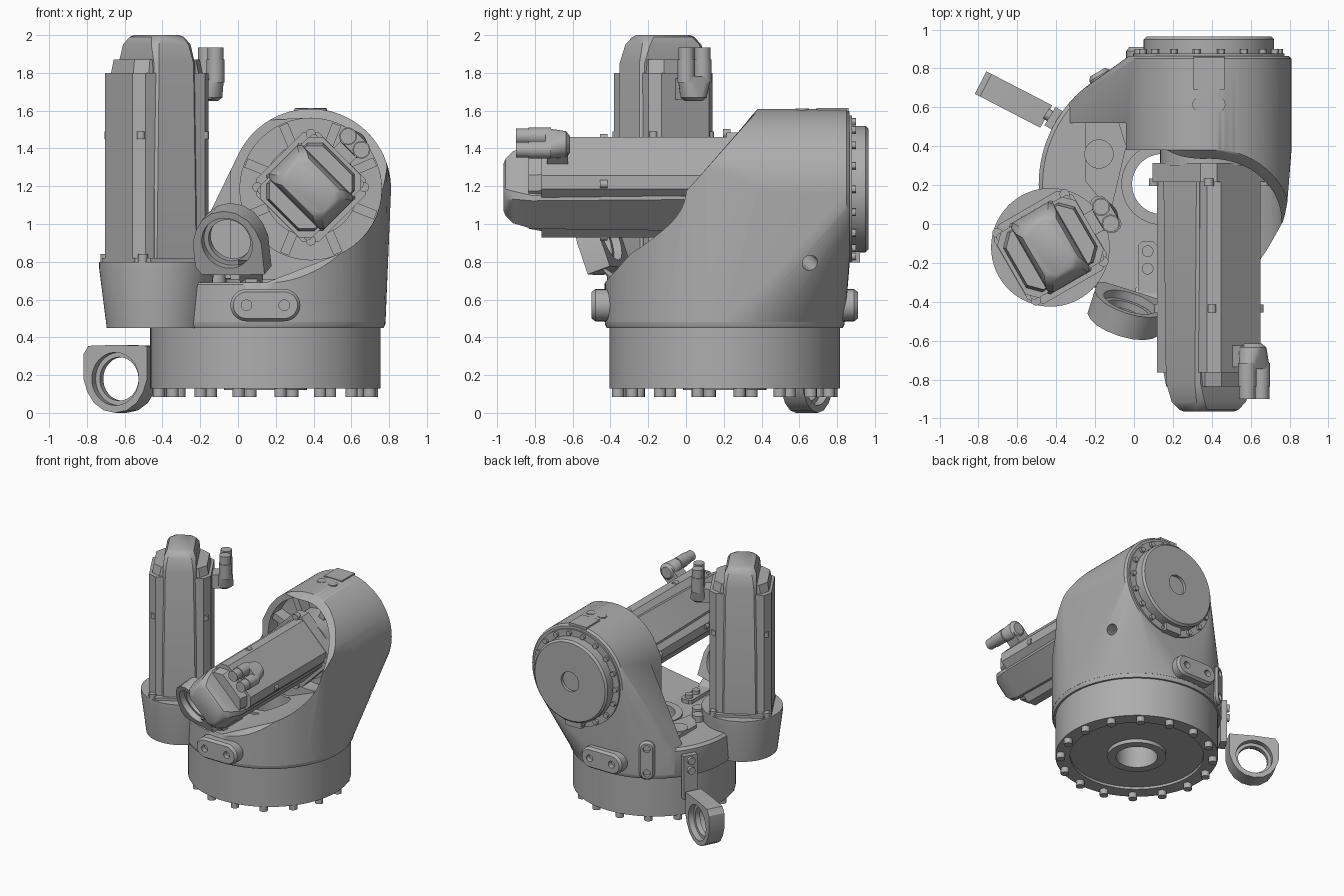
import bpy, bmesh, math
from mathutils import Matrix, Vector

if "Cube" in bpy.data.objects:
    bpy.data.objects.remove(bpy.data.objects["Cube"])

grey = bpy.data.materials.new("cast_grey")
grey.use_nodes = True
COLOR = (0.42, 0.42, 0.42, 1)
grey.diffuse_color = COLOR
grey.node_tree.nodes["Principled BSDF"].inputs["Base Color"].default_value = COLOR
parts = []
IDENT = Matrix.Identity(4)


def frame(origin, z, x):
    """Matrix with local z and x pointing along the given directions."""
    z = Vector(z).normalized()
    y = z.cross(Vector(x)).normalized()
    m = Matrix((y.cross(z), y, z)).transposed().to_4x4()
    return Matrix.Translation(origin) @ m


def hull(name, pts, m=IDENT, keep=True):
    """Convex solid around the points."""
    bm = bmesh.new()
    for p in pts:
        bm.verts.new(p)
    bmesh.ops.convex_hull(bm, input=bm.verts)
    junk = [v for v in bm.verts if not v.link_faces]
    bmesh.ops.delete(bm, geom=junk, context='VERTS')
    bmesh.ops.dissolve_limit(bm, angle_limit=0.005, verts=bm.verts, edges=bm.edges)
    bmesh.ops.transform(bm, matrix=m, verts=bm.verts)
    bmesh.ops.recalc_face_normals(bm, faces=bm.faces)
    me = bpy.data.meshes.new(name)
    bm.to_mesh(me)
    bm.free()
    me.materials.append(grey)
    ob = bpy.data.objects.new(name, me)
    bpy.context.scene.collection.objects.link(ob)
    if keep:
        parts.append(ob)
    return ob


def circle(r, z, cx=0, cy=0, n=64):
    return [(cx + r * math.cos(2 * math.pi * i / n), cy + r * math.sin(2 * math.pi * i / n), z)
            for i in range(n)]


def cyl(name, r, z0, z1, m=IDENT, n=48, keep=True, c=(0, 0)):
    return hull(name, circle(r, z0, *c, n) + circle(r, z1, *c, n), m, keep)


def rect(hx, hy, z, ch=0.0):
    """Rectangle outline with chamfered corners."""
    return [p for sx in (-1, 1) for sy in (-1, 1)
            for p in ((sx * hx, sy * (hy - ch), z), (sx * (hx - ch), sy * hy, z))]


def box(name, hx, hy, z0, z1, m=IDENT, ch=0.0, keep=True):
    return hull(name, rect(hx, hy, z0, ch) + rect(hx, hy, z1, ch), m, keep)


def cut(ob, *cutters):
    """Subtract the cutters, then discard them."""
    for c in cutters:
        mod = ob.modifiers.new("cut", 'BOOLEAN')
        mod.operation, mod.solver, mod.object = 'DIFFERENCE', 'EXACT', c
    bpy.context.view_layer.update()
    dg = bpy.context.evaluated_depsgraph_get()
    me = bpy.data.meshes.new_from_object(ob.evaluated_get(dg))
    ob.modifiers.clear()
    ob.data = me
    for c in cutters:
        bpy.data.objects.remove(c)


def polar(cx, cy, r, deg):
    a = math.radians(deg)
    return cx + r * math.cos(a), cy + r * math.sin(a)


BASE = Matrix.Translation((0.145, 0.205, 0))
ARM = frame((0.385, 0, 1.185), (0, 1, 0), (1, 0, 0))   # local z runs toward the back


def bore():
    return cyl("bore_cutter", 0.155, -1, 0.8, BASE, keep=False)


# Base drum with recessed underside and bolt circle
drum = cyl("base_drum", 0.61, 0.13, 0.45, BASE, n=96)
cut(drum, bore(), cyl("recess_cutter", 0.5, 0, 0.15, BASE, keep=False))
hub = cyl("base_hub", 0.22, 0.12, 0.2, BASE)
cut(hub, bore())
for i in range(16):
    cyl("base_bolt", 0.032, 0.085, 0.14, BASE, n=16, c=polar(0, 0, 0.57, i * 22.5 + 8))

# Rotating deck and motor lobe
deck = hull("deck", circle(0.625, 0.45, n=96) + circle(0.635, 0.47, n=96)
            + circle(0.635, 0.67, n=96) + circle(0.615, 0.69, n=96), BASE)
cut(deck, bore())
LOBE = Matrix.Translation((-0.43, -0.12, 0))
hull("motor_lobe", circle(0.265, 0.45) + circle(0.295, 0.76) + circle(0.305, 0.765)
     + circle(0.305, 0.8), LOBE)
rim = cyl("bore_rim", 0.21, 0.68, 0.71, BASE)
cut(rim, bore())
hull("deck_plateau", [(x, y, z) for z in (0.68, 0.715) for x, y in
                      ((-0.25, 0.53), (-0.08, 0.53), (-0.25, 0.22), (-0.12, 0.06), (-0.04, 0.4))])
cyl("deck_boss", 0.075, 0.68, 0.73, c=(-0.18, 0.36))
for c in ((-0.18, 0.1), (-0.11, 0)):
    cyl("deck_plug", 0.045, 0.68, 0.74, c=c, n=24)

# Shoulder housing: drum wall under a sloped front, blended into the bearing head
foot = [BASE @ Vector(p) for z in (0.48, 0.68) for p in circle(0.636, z, n=96)]
head = [ARM @ Vector(p) for p in circle(0.425, 0.38, n=96) + circle(0.425, 0.85, n=96)
        + circle(0.41, 0.865, n=96)]
slope = []
for deg in range(-90, 41, 4):
    x, y = polar(0.145, 0.205, 0.636, deg)
    slope.append(Vector((x, y, min(1.2, 0.7 + (y + 0.42) * 1.125))))
for deg in range(0, 90, 4):
    x, z = polar(0.385, 1.185, 0.425, deg)
    y = (z - 0.7) / 1.125 - 0.42
    slope.append(Vector((min(x, 0.145 + math.sqrt(0.65 ** 2 - (y - 0.205) ** 2)), y, z)))
housing = hull("shoulder_housing", [p for p in foot if p.x > -0.35] + slope + head)
mouth = [ARM @ Vector(p) for p in circle(0.375, -1.2) + circle(0.375, 0.38)]
mouth += [Vector((x, y, z)) for y in (-1.2, 0.38) for x, z in ((-1, 0.69), (0.15, 0.69), (-1, 1.5))]
cut(housing, bore(), hull("mouth_cutter", mouth, keep=False),
    cyl("pocket_cutter", 0.375, -1, 0.5, ARM, keep=False),
    box("side_cutter", 0.5, 0.76, 0.69, 1.9, Matrix.Translation((-0.54, -0.24, 0)), keep=False),
    cyl("drain_cutter", 0.042, -0.2, 0.3, frame((0.68, 0.63, 0.82), (1, 0.3, -0.3), (0, 1, 0)),
        n=24, keep=False))

# Gearbox mount and ribs inside the pocket
cyl("gearbox_mount", 0.25, 0.3, 0.51, ARM)
for i in range(4):
    box("pocket_rib", 0.37, 0.025, 0.4, 0.51, ARM @ Matrix.Rotation(math.radians(45 * i + 22), 4, 'Z'))

# Output flange at the back
cyl("output_ring", 0.39, 0.84, 0.878, ARM, n=96)
flange = hull("output_flange", circle(0.335, 0.86, n=96) + circle(0.335, 0.95, n=96)
              + circle(0.32, 0.965, n=96), ARM)
cut(flange, cyl("center_cutter", 0.08, 0.94, 1.1, ARM, keep=False))
for i in range(18):
    cyl("flange_bolt", 0.02, 0.87, 0.9, ARM, n=12, c=polar(0, 0, 0.362, i * 20))
box("stop_block", 0.07, 0.03, 0.84, 0.92, ARM @ Matrix.Translation((0, 0.36, 0)))

# Top pad with two plugs
box("top_pad", 0.08, 0.085, 1.58, 1.614, Matrix.Translation((0.385, 0.775, 0)))
for x in (0.335, 0.435):
    cyl("top_plug", 0.035, 1.58, 1.612, c=(x, 0.615), n=24)


# Side pads with two holes each
def pad(deg, z, upright, depth, radius):
    x, y = polar(0.145, 0.205, 0.6, deg)
    out = Vector((*polar(0, 0, 1, deg), 0))
    m = frame((x, y, z), out, Vector((0, 0, 1)) if upright else out.cross(Vector((0, 0, 1))))
    pts = [p for s in (-1, 1)
           for r, h in ((radius, -0.1), (radius, depth - 0.02), (radius - 0.015, depth))
           for p in circle(r, h, s * 0.1, n=32)]
    ob = hull("side_pad", pts, m)
    cut(ob, *[cyl("hole_cutter", 0.028, depth - 0.04, 0.2, m, n=20, keep=False, c=(s * 0.1, 0))
              for s in (-1, 1)])


pad(-90, 0.57, False, 0.105, 0.085)
pad(90, 0.57, False, 0.105, 0.085)
pad(120, 0.61, True, 0.065, 0.06)


# Servo motor with cap band and twin cable connector, along local z
def motor(m):
    box("motor_flange", 0.235, 0.235, -0.08, 0.02, m, 0.06)
    hull("motor_body", rect(0.232, 0.195, 0, 0.05) + rect(0.232, 0.195, 1.0, 0.05), m)
    hull("motor_shoulder", rect(0.215, 0.18, 0.98, 0.06) + rect(0.2, 0.17, 1.07, 0.06), m)
    hull("motor_band", rect(0.13, 0.21, 0, 0.01) + rect(0.125, 0.207, 1.05, 0.02)
         + rect(0.12, 0.18, 1.15, 0.03) + rect(0.1, 0.155, 1.19, 0.04)
         + rect(0.08, 0.14, 1.2, 0.04), m)
    for s in (-1, 1):
        for t in (-1, 1):
            cyl("motor_bolt", 0.026, 0, 0.04, m, n=16, c=(s * 0.2, t * 0.2))
            cyl("motor_tie_screw", 0.022, 0.65, 0.69, m, n=16, c=(s * 0.195, t * 0.172))
        cyl("connector_plug", 0.047, 0.95, 1.07, m, n=24, c=(0.33, s * 0.05))
        cyl("connector_nut", 0.042, 1.07, 1.135, m, n=24, c=(0.33, s * 0.05))
    box("connector_mount", 0.07, 0.06, 0.86, 0.97, m @ Matrix.Translation((0.25, 0, 0)))
    hull("connector_elbow", circle(0.045, 0.85, 0.32, 0, 32) + circle(0.07, 0.87, 0.32, 0, 32)
         + circle(0.045, 0.98, 0.33, -0.05, 24) + circle(0.045, 0.98, 0.33, 0.05, 24), m)


motor(frame((-0.43, -0.12, 0.8), (0, 0, 1), (*polar(0, 0, 1, 30), 0)))
motor(frame((0.385, 0.235, 1.195), (0, -1, 0), (1, 0, 1)))


# Cable clamps: round on one side, square toward the bracket
def clamp(m):
    pts = [p for z in (-0.065, 0.065) for p in circle(0.18, z, n=16)
           + [(-0.19, -0.13, z), (-0.16, -0.175, z), (0.19, -0.175, z), (0.19, 0, z), (-0.19, 0, z)]]
    ring = hull("cable_clamp", pts, m)
    cut(ring, cyl("clamp_cutter", 0.14, -1, 1, m, keep=False))
    lip = cyl("clamp_lip", 0.145, -0.02, 0.02, m)
    cut(lip, cyl("lip_cutter", 0.115, -1, 1, m, keep=False))


clamp(frame((-0.62, 0.64, 0.18), (0.46, 0.89, 0), (0.89, -0.46, 0)))
clamp(frame((-0.04, -0.46, 0.92), (-0.28, -0.88, -0.33), (1, -0.32, 0)))

# Clamp brackets with screws
wall = frame((-0.415, 0.545, 0.46), (-0.85, 0.52, 0), (0, 0, 1))
box("lower_bracket", 0.18, 0.055, -0.03, 0.02, wall)
top = frame((0.07, -0.24, 0.69), (0, 0, 1), (0, 1, 0))
box("upper_bracket", 0.15, 0.05, 0, 0.03, top, 0.02)
hull("bracket_web", rect(0.03, 0.06, 0) + [(-0.16, y, 0.12) for y in (-0.07, 0.07)],
     top @ Matrix.Translation((-0.1, 0, 0)))
for s in (0, 1):
    cyl("wall_screw", 0.03, 0.01, 0.045, wall, n=16, c=(0.06 + 0.08 * s, 0))
    cyl("deck_screw", 0.03, 0.02, 0.06, top, n=16, c=(0.01 + 0.09 * s, 0))

# Smooth curved faces, keep edges crisp
bpy.ops.object.select_all(action='DESELECT')
for ob in parts:
    ob.select_set(True)
bpy.context.view_layer.objects.active = parts[0]
bpy.ops.object.shade_smooth_by_angle(angle=math.radians(30))
